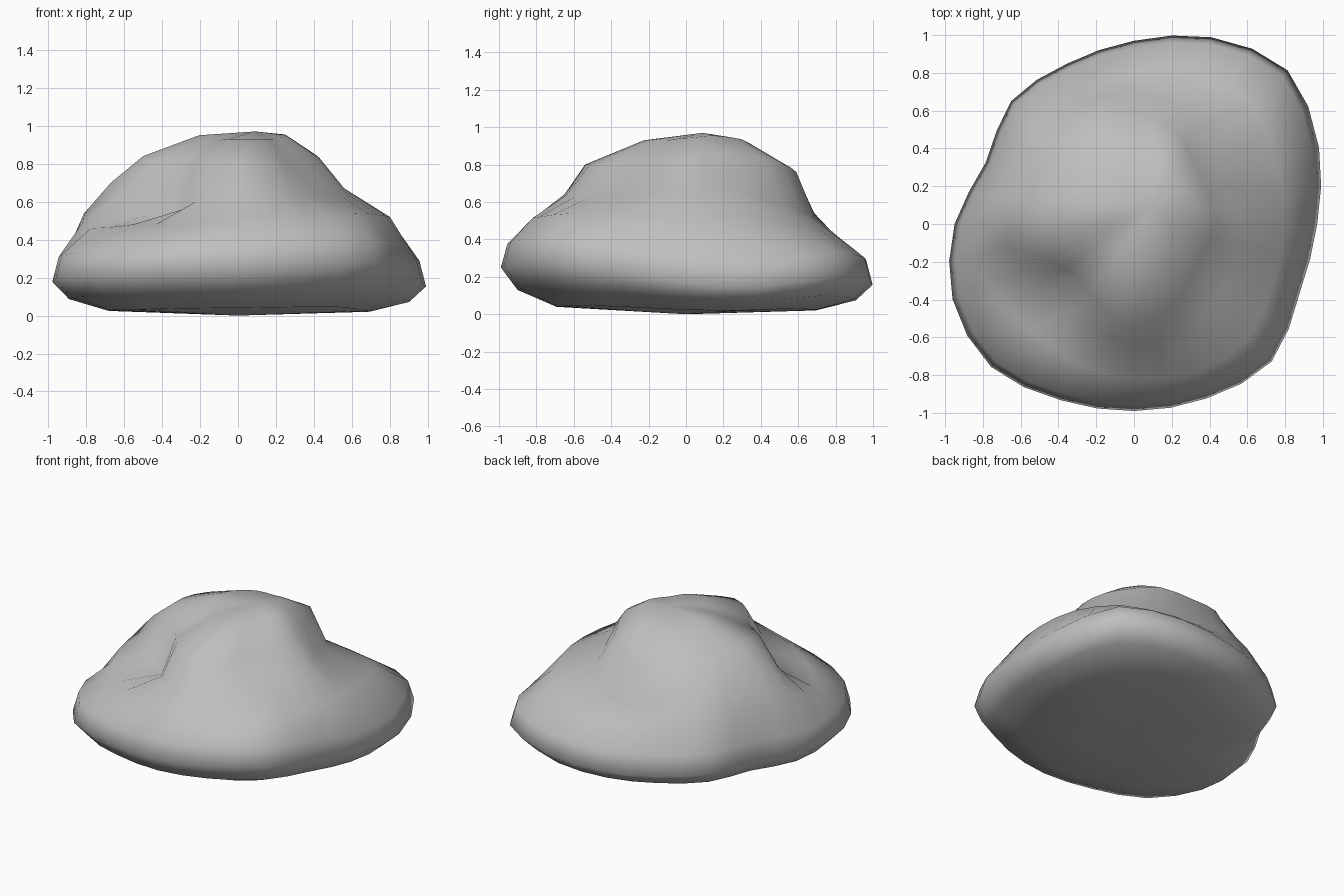
import bpy
import bmesh
from math import sin, cos, tau
from mathutils import Vector

default_cube = bpy.data.objects.get("Cube")
if default_cube:
    bpy.data.objects.remove(default_cube, do_unlink=True)


def make_material(name, colour):
    material = bpy.data.materials.new(name)
    material.use_nodes = True
    material.diffuse_color = colour
    shader = material.node_tree.nodes["Principled BSDF"]
    shader.inputs["Base Color"].default_value = colour
    shader.inputs["Roughness"].default_value = 0.9
    return material


# Radii and heights around the boulder, counter-clockwise from +x
rim_radius = [.97, 1.06, 1.15, 1.07, .97, .92, .92, .85,
              .95, 1.04, 1.07, 1.01, .99, 1, 1.03, .95]
rim_height = [.17, .15, .2, .17, .15, .16, .18, .18,
              .17, .19, .21, .24, .25, .27, .28, .23]
shelf_radius = [.8, .82, .9, .85, .8, .76, .76, .73,
                .81, .84, .78, .8, .82, .85, .86, .8]
shelf_height = [.52, .52, .46, .43, .42, .49, .57, .61,
                .54, .46, .48, .48, .51, .52, .54, .53]
foot_radius = [.56, .5, .57, .66, .69, .7, .66, .62,
               .67, .62, .5, .58, .65, .64, .6, .57]
foot_height = [.67, .68, .62, .55, .52, .58, .68, .72,
               .7, .56, .53, .6, .64, .63, .62, .64]
shoulder_radius = [.43, .42, .45, .55, .59, .59, .56, .52,
                   .5, .48, .41, .47, .54, .49, .41, .39]
shoulder_height = [.83, .85, .84, .81, .76, .78, .8, .83,
                   .84, .8, .79, .8, .8, .8, .8, .82]
COUNT = len(rim_radius)
PEAK = Vector((.09, .09, .97))


def ring(radii, heights):
    """One closed loop, with a curved midpoint added between neighbours."""
    points = []
    for i, (radius, height) in enumerate(zip(radii, heights)):
        angle = tau * i / COUNT
        points.append(Vector((radius * cos(angle), radius * sin(angle), height)))
    refined = []
    for i, point in enumerate(points):
        after, beyond = points[(i + 1) % COUNT], points[(i + 2) % COUNT]
        middle = ((point + after) * 9 - points[i - 1] - beyond) / 16
        refined += [point, middle]
    return refined


def rim(scale, lift, share):
    """A scaled copy of the rim that follows a share of its rise and fall."""
    return ring([radius * scale for radius in rim_radius],
                [lift + share * (height - .2) for height in rim_height])


# Loops from the underside up to the crown
shoulder = ring(shoulder_radius, shoulder_height)
crown = [point.lerp(PEAK, .5) + Vector((0, 0, .045)) for point in shoulder]
loops = [
    rim(.35, .015, .1),
    rim(.7, .03, .2),
    rim(.91, .1, .6),
    rim(1, .2, 1),
    rim(.965, .33, .9),
    ring(shelf_radius, shelf_height),
    ring(foot_radius, foot_height),
    shoulder,
    crown,
]

bm = bmesh.new()
rows = [[bm.verts.new(point) for point in loop] for loop in loops]
for lower, upper in zip(rows, rows[1:]):
    for i in range(len(lower)):
        bm.faces.new((lower[i - 1], lower[i], upper[i], upper[i - 1]))

# Close the underside and the crown with fans
base = bm.verts.new((0, 0, 0))
peak = bm.verts.new(PEAK)
for i in range(len(rows[0])):
    bm.faces.new((base, rows[0][i], rows[0][i - 1]))
    bm.faces.new((peak, rows[-1][i - 1], rows[-1][i]))

bmesh.ops.recalc_face_normals(bm, faces=bm.faces)
for face in bm.faces:
    face.smooth = True

mesh = bpy.data.meshes.new("boulder")
bm.to_mesh(mesh)
bm.free()
mesh.materials.append(make_material("stone grey", (.52, .52, .52, 1)))
boulder = bpy.data.objects.new("boulder", mesh)
bpy.context.collection.objects.link(boulder)
